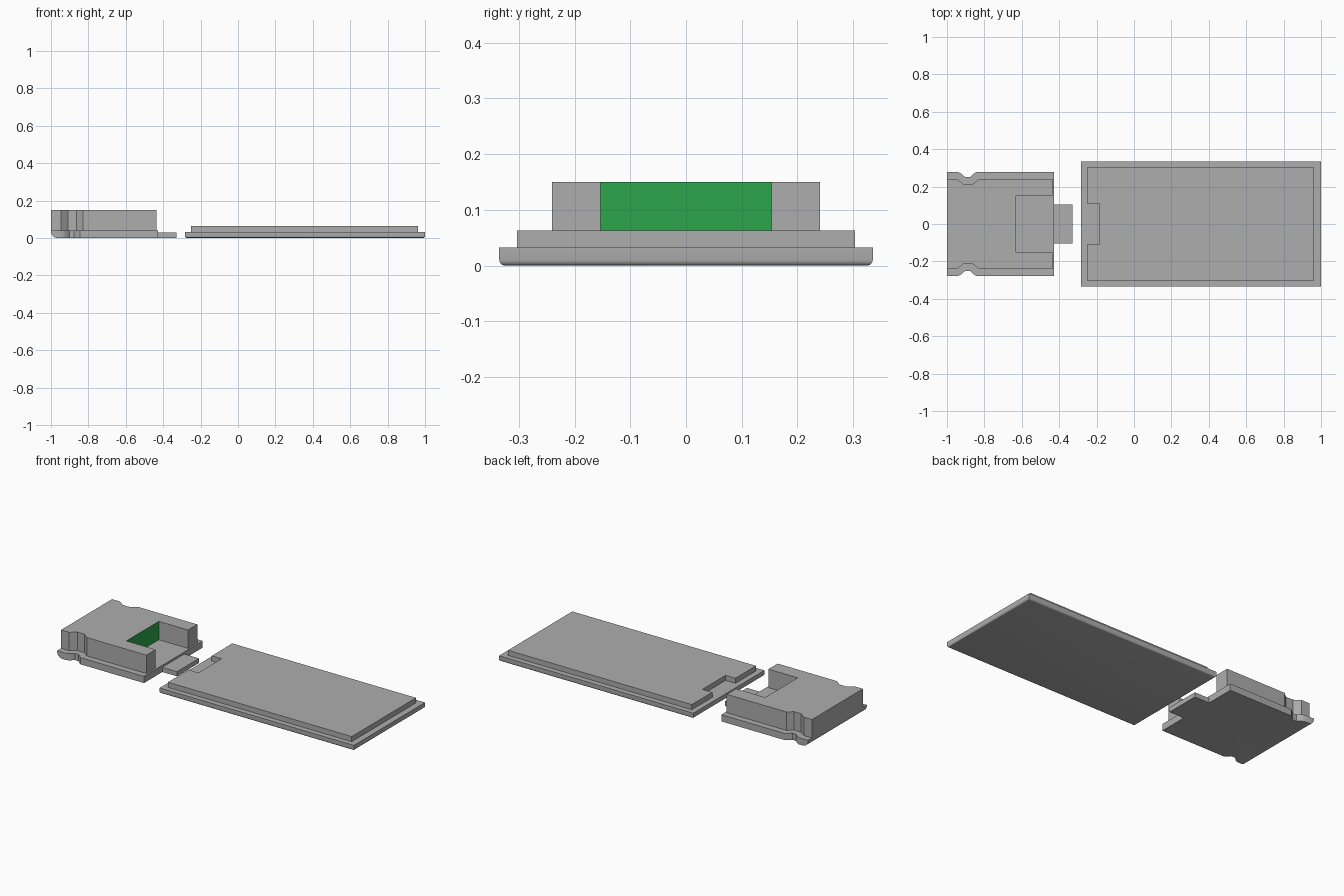
import bpy, bmesh

if "Cube" in bpy.data.objects:
    bpy.data.objects.remove(bpy.data.objects["Cube"])


def material(name, rgb):
    m = bpy.data.materials.new(name)
    m.diffuse_color = (*rgb, 1)
    m.use_nodes = True
    m.node_tree.nodes["Principled BSDF"].inputs["Base Color"].default_value = m.diffuse_color
    return m


GREY = material("grey plastic", (0.423, 0.423, 0.423))
GREEN = material("green panel", (0.027, 0.381, 0.069))


def mirrored(half):
    """Close an outline given on the +y side by mirroring it across y = 0."""
    return half + [(x, -y) for x, y in reversed(half)]


def prism(name, outline, z0, z1, round_edge=None, radius=0.0, segments=4, green_face=None):
    """Extrude an outline upward, rounding chosen edges and colouring chosen faces."""
    bm = bmesh.new()
    base = bm.faces.new([bm.verts.new((x, y, z0)) for x, y in outline])
    up = bmesh.ops.extrude_face_region(bm, geom=[base], use_keep_orig=True)["geom"]
    for v in up:
        if isinstance(v, bmesh.types.BMVert):
            v.co.z = z1
    bmesh.ops.recalc_face_normals(bm, faces=bm.faces[:])
    if round_edge:
        picked = [e for e in bm.edges if round_edge(*[v.co for v in e.verts])]
        bmesh.ops.bevel(bm, geom=picked, offset=radius, segments=segments,
                        profile=0.5, affect='EDGES')
    bm.normal_update()
    if green_face:
        for f in bm.faces:
            f.material_index = int(green_face(f))
    mesh = bpy.data.meshes.new(name)
    bm.to_mesh(mesh)
    bm.free()
    obj = bpy.data.objects.new(name, mesh)
    bpy.context.collection.objects.link(obj)
    mesh.materials.append(GREY)
    if green_face:
        mesh.materials.append(GREEN)
    if round_edge:
        bpy.ops.object.select_all(action='DESELECT')
        obj.select_set(True)
        bpy.context.view_layer.objects.active = obj
        bpy.ops.object.shade_smooth_by_angle(angle=0.6)
    return obj


# Cap flange with finger notches and a rounded lower end
prism("cap_flange",
      mirrored([(-1, 0.277), (-0.938, 0.277), (-0.922, 0.269), (-0.902, 0.25),
                (-0.877, 0.25), (-0.858, 0.268), (-0.845, 0.277), (-0.427, 0.277)]),
      0, 0.04,
      round_edge=lambda a, b: max(a.z, b.z) < 0.001 and max(a.x, b.x) < -0.999,
      radius=0.035, segments=6)

# Cap body: one outline with the connector pocket open at its inner end
prism("cap_body",
      mirrored([(-1, 0.24), (-0.947, 0.24), (-0.91, 0.213), (-0.863, 0.213),
                (-0.83, 0.24), (-0.437, 0.24), (-0.437, 0.153), (-0.63, 0.153)]),
      0.04, 0.15,
      green_face=lambda f: f.normal.x > 0.9 and abs(f.calc_center_median().x + 0.63) < 0.01)

# Tongue that points to the lid
prism("cap_tongue", mirrored([(-0.427, 0.104), (-0.33, 0.104)]), 0, 0.028)

# Lid plate with a softened bottom rim
prism("lid_plate", mirrored([(-0.283, 0.335), (1, 0.335)]), 0, 0.032,
      round_edge=lambda a, b: max(a.z, b.z) < 0.001, radius=0.01)

# Raised lid panel with a slot for the tongue
prism("lid_panel",
      mirrored([(-0.185, 0.109), (-0.25, 0.109), (-0.25, 0.303), (0.963, 0.303)]),
      0.032, 0.0625)
